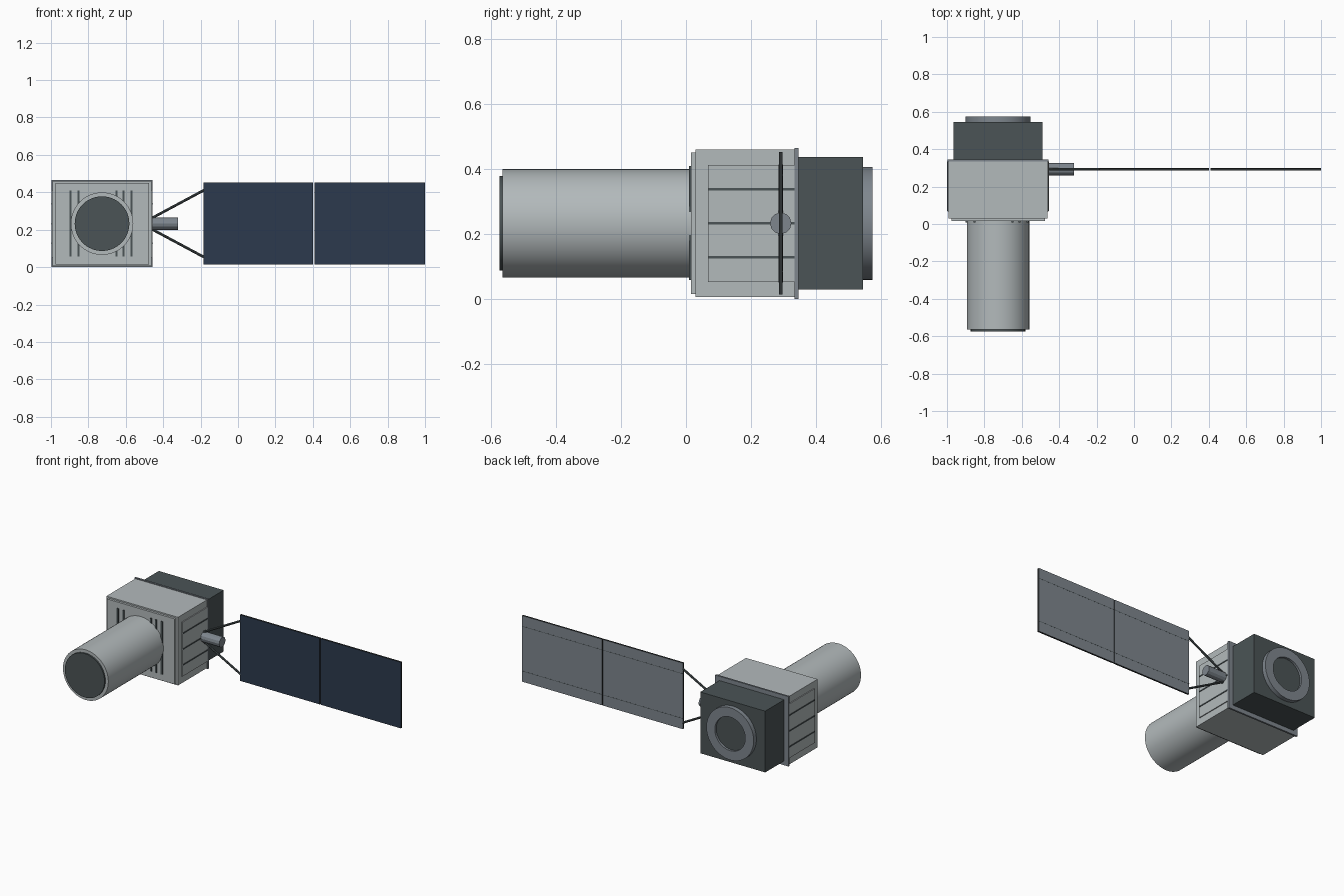
import bpy, bmesh, math
from mathutils import Vector

cube = bpy.data.objects.get("Cube")
if cube:
    bpy.data.objects.remove(cube, do_unlink=True)


def material(name, r, g, b):
    m = bpy.data.materials.new(name)
    m.use_nodes = True
    m.diffuse_color = (r, g, b, 1)
    bsdf = next(n for n in m.node_tree.nodes if n.type == 'BSDF_PRINCIPLED')
    bsdf.inputs["Base Color"].default_value = (r, g, b, 1)
    return m


LIGHT = material("light grey", 0.45, 0.49, 0.50)
STEEL = material("blue grey", 0.21, 0.24, 0.27)
DARK = material("dark grey", 0.07, 0.088, 0.092)
BLUE = material("navy", 0.025, 0.042, 0.075)
EDGE = material("charcoal", 0.028, 0.033, 0.035)

CX, CZ = -0.727, 0.2325      # axis of the body and telescope
PY = 0.292                   # plane of the solar wing


def finish(name, bm, *mats):
    bmesh.ops.recalc_face_normals(bm, faces=bm.faces)
    mesh = bpy.data.meshes.new(name)
    bm.to_mesh(mesh)
    bm.free()
    for m in mats:
        mesh.materials.append(m)
    ob = bpy.data.objects.new(name, mesh)
    bpy.context.collection.objects.link(ob)
    return ob


def box(name, x, y, z, *mats):
    """Box from (low, high) ranges."""
    bm = bmesh.new()
    bmesh.ops.create_cube(bm, size=1)
    for v in bm.verts:
        for i, (lo, hi) in enumerate((x, y, z)):
            v.co[i] = lo if v.co[i] < 0 else hi
    return finish(name, bm, *mats)


def centred_box(name, half_x, y, half_z, mat):
    return box(name, (CX - half_x, CX + half_x), y, (CZ - half_z, CZ + half_z), mat)


def lathe(name, profile, mat, sides=64):
    """Turn (radius, y) points round the telescope axis."""
    bm = bmesh.new()
    verts = [bm.verts.new((r, y, 0)) for r, y in profile]
    edges = [bm.edges.new(p) for p in zip(verts, verts[1:])]
    bmesh.ops.spin(bm, geom=verts + edges, axis=(0, 1, 0), cent=(0, 0, 0),
                   angle=math.tau, steps=sides, use_duplicate=False)
    bmesh.ops.remove_doubles(bm, verts=bm.verts, dist=0.0001)
    bmesh.ops.translate(bm, verts=bm.verts, vec=(CX, 0, CZ))
    ob = finish(name, bm, mat)
    for p in ob.data.polygons:
        p.use_smooth = True
    ob.data.set_sharp_from_angle(angle=math.radians(30))
    return ob


def rod(name, a, b, radius, mat, sides):
    a, b = Vector(a), Vector(b)
    bm = bmesh.new()
    bmesh.ops.create_cone(bm, cap_ends=True, segments=sides, radius1=radius,
                          radius2=radius, depth=(b - a).length)
    ob = finish(name, bm, mat)
    ob.rotation_mode = 'QUATERNION'
    ob.rotation_quaternion = (b - a).to_track_quat('Z', 'Y')
    ob.location = (a + b) / 2
    return ob


# Main body with front plate and rear flange
centred_box("main_body", 0.264, (0.03, 0.335), 0.227, LIGHT)
centred_box("front_plate", 0.25, (0.015, 0.032), 0.218, LIGHT)
centred_box("rear_flange", 0.27, (0.334, 0.346), 0.2325, STEEL)
centred_box("rear_block", 0.239, (0.345, 0.546), 0.204, DARK)

# Dark vertical slots on the front plate
for i, x in enumerate((-0.895, -0.853, -0.65, -0.612, -0.57)):
    box(f"front_slot_{i + 1}", (x - 0.006, x + 0.006), (0.009, 0.016),
        (0.058, 0.41), DARK)

# Side panels with horizontal slots
for side, s in (("left", 1), ("right", -1)):
    def span(a, b):
        return tuple(sorted((CX + s * a, CX + s * b)))
    box(f"{side}_side_panel", span(0.262, 0.27), (0.068, 0.335),
        (0.052, 0.413), LIGHT)
    for i in range(3):
        z = CZ + (i - 1) * 0.105
        box(f"{side}_side_slot_{i + 1}", span(0.265, 0.273), (0.07, 0.335),
            (z - 0.004, z + 0.004), DARK)

# Telescope tube, lens and rear ring
lathe("telescope_tube", [(0, 0.02), (0.167, 0.02), (0.167, -0.565), (0, -0.565)], LIGHT)
lathe("lens_cap", [(0, -0.56), (0.146, -0.56), (0.146, -0.575), (0, -0.575)], DARK)
lathe("rear_ring", [(0.112, 0.54), (0.174, 0.54), (0.174, 0.575), (0.112, 0.575),
                    (0.112, 0.54)], STEEL)
lathe("rear_ring_disc", [(0, 0.54), (0.113, 0.54), (0.113, 0.56), (0, 0.56)], DARK)

# Wing hub and struts
rod("wing_hub", (-0.47, PY, CZ), (-0.32, PY, CZ), 0.033, STEEL, 12)
for name, s in (("upper", 1), ("lower", -1)):
    rod(f"{name}_strut", (-0.46, PY, CZ + s * 0.03),
        (-0.18, PY, CZ + s * 0.18), 0.007, DARK, 8)

# Two solar panels: navy cells in front, grey backs, charcoal edges
for name, x0, x1 in (("inner", -0.185, 0.402), ("outer", 0.409, 1.0)):
    panel = box(f"{name}_solar_panel", (x0, x1), (PY - 0.006, PY + 0.006),
                (0.013, 0.453), BLUE, STEEL, EDGE)
    for p in panel.data.polygons:
        p.material_index = 0 if p.normal.y < -0.5 else 1 if p.normal.y > 0.5 else 2
    for row, z in (("upper", 0.382), ("lower", 0.084)):
        box(f"{name}_{row}_back_seam", (x0, x1), (PY + 0.005, PY + 0.0065),
            (z - 0.0015, z + 0.0015), DARK)
